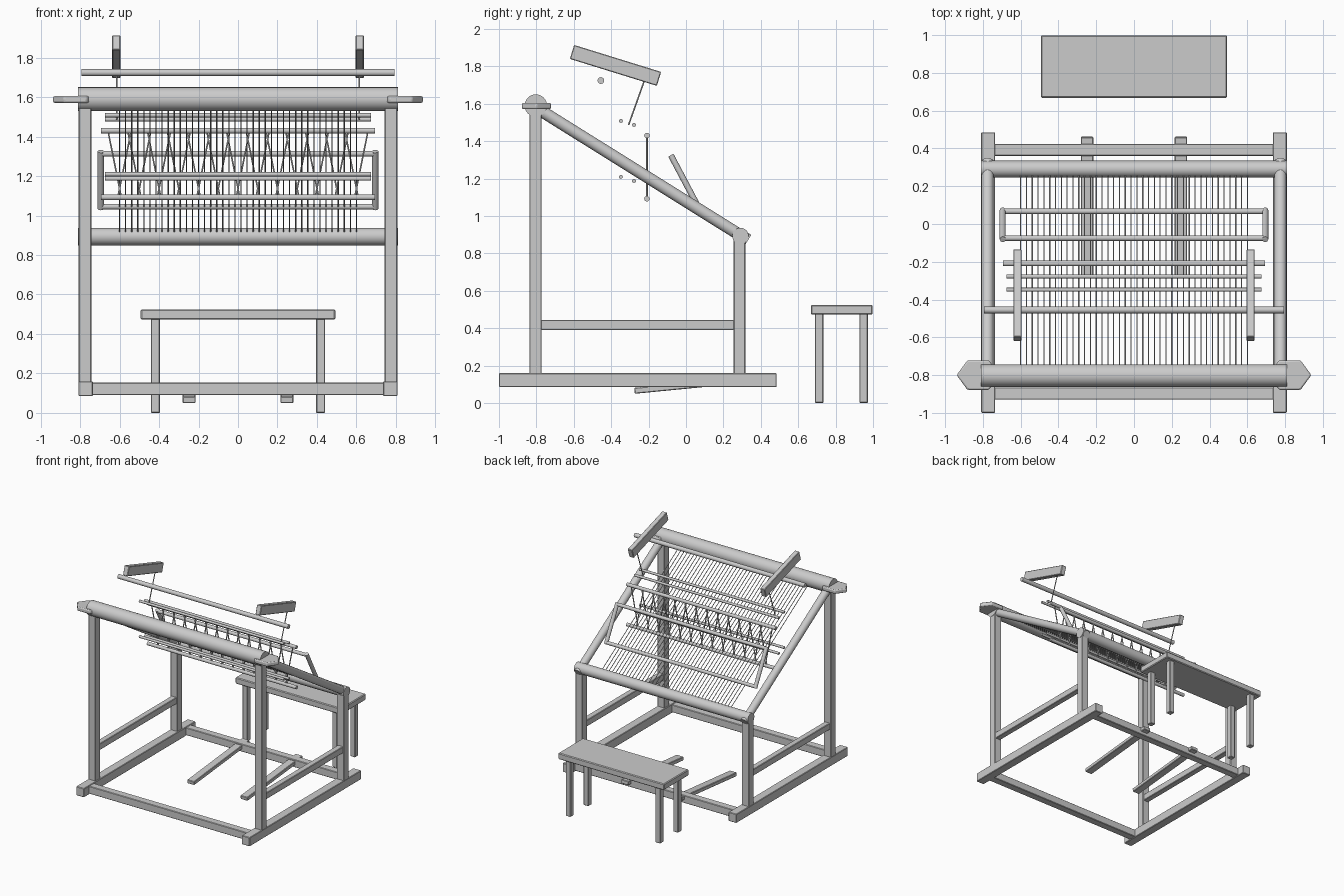
import bpy, math
from mathutils import Vector

if "Cube" in bpy.data.objects:
    bpy.data.objects.remove(bpy.data.objects["Cube"])


def smooth(ob):
    bpy.ops.object.select_all(action='DESELECT')
    ob.select_set(True)
    bpy.context.view_layer.objects.active = ob
    bpy.ops.object.shade_smooth_by_angle(angle=math.radians(50))


def box(name, lo, hi, tilt=0.0, bevel=0.004):
    """Box between two corners, optionally tilted about its own x axis."""
    lo, hi = Vector(lo), Vector(hi)
    bpy.ops.mesh.primitive_cube_add(size=1, location=(lo + hi) / 2)
    ob = bpy.context.object
    ob.name = name
    ob.scale = hi - lo
    bpy.ops.object.transform_apply(location=False, rotation=False, scale=True)
    ob.rotation_euler.x = tilt
    m = ob.modifiers.new("soft_edges", 'BEVEL')
    m.width, m.segments = bevel, 1
    return ob


def rod(name, a, b, r, sides=16):
    """Cylinder between two points."""
    a, b = Vector(a), Vector(b)
    d = b - a
    bpy.ops.mesh.primitive_cylinder_add(vertices=sides, radius=r, depth=d.length, location=(a + b) / 2)
    ob = bpy.context.object
    ob.name = name
    ob.rotation_euler = d.to_track_quat('Z', 'Y').to_euler()
    smooth(ob)
    return ob


def cross_rod(name, half, y, z, r, sides=16):
    return rod(name, (-half, y, z), (half, y, z), r, sides)


def cords(name, segments, r):
    """Many straight cords in one curve object."""
    cu = bpy.data.curves.new(name, 'CURVE')
    cu.dimensions = '3D'
    cu.bevel_depth, cu.bevel_resolution, cu.use_fill_caps = r, 1, True
    for pts in segments:
        s = cu.splines.new('POLY')
        s.points.add(len(pts) - 1)
        for p, co in zip(s.points, pts):
            p.co = (*co, 1)
    ob = bpy.data.objects.new(name, cu)
    bpy.context.collection.objects.link(ob)
    return ob


# Side frames, mirrored left and right
for side, s in (("left", -1), ("right", 1)):
    def sbox(name, x, w, y0, y1, z0, z1, tilt=0.0):
        return box(f"{side}_{name}", (s * x - w / 2, y0, z0), (s * x + w / 2, y1, z1), tilt)

    sbox("base_rail", 0.772, 0.074, -1.0, 0.485, 0.085, 0.16)
    sbox("tall_post", 0.775, 0.065, -0.837, -0.772, 0.15, 1.58)
    sbox("short_post", 0.775, 0.065, 0.254, 0.318, 0.15, 0.89)
    sbox("stretcher", 0.775, 0.05, -0.78, 0.26, 0.39, 0.445)
    rod(f"{side}_sloping_rail", (s * 0.775, -0.80, 1.578), (s * 0.775, 0.332, 0.871), 0.032)

    # Six-sided turning handle at the end of the upper beam
    bpy.ops.mesh.primitive_cylinder_add(vertices=6, radius=1, depth=1, location=(s * 0.825, -0.80, 1.588),
                                        rotation=(0, 0, math.pi / 2))
    h = bpy.context.object
    h.name = f"{side}_beam_handle"
    h.scale = (0.078 / 0.866, 0.114, 0.034)
    bpy.ops.object.transform_apply(location=False, rotation=True, scale=True)
    m = h.modifiers.new("round_rim", 'BEVEL')
    m.width, m.segments = 0.008, 2
    smooth(h)

    # Overhead lever and its hanging cord
    sbox("heddle_lever", 0.617, 0.043, -0.377 - 0.2435, -0.377 + 0.2435,
         1.805 - 0.039, 1.805 + 0.039, -math.radians(17.2))
    rod(f"{side}_lever_cord", (s * 0.615, -0.224, 1.72), (s * 0.615, -0.307, 1.487), 0.004, 8)

    # Treadle
    t = math.atan(0.097)
    box(f"{side}_treadle", (s * 0.248 - 0.033, 0.093 - 0.37, 0.085), (s * 0.248 + 0.033, 0.093 + 0.37, 0.117), t)

    # Beater side
    rod(f"{side}_beater_side", (s * 0.695, -0.081, 1.325), (s * 0.695, 0.073, 1.034), 0.016)

    # Bench legs
    for end, y in (("front", 0.712), ("back", 0.95)):
        sbox(f"bench_leg_{end}", 0.418, 0.046, y - 0.023, y + 0.023, 0.0, 0.48)

# Base cross rails and bench seat
box("front_base_rail", (-0.75, -0.93, 0.09), (0.75, -0.865, 0.154))
box("back_base_rail", (-0.75, 0.36, 0.09), (0.75, 0.424, 0.154))
box("bench_seat", (-0.493, 0.668, 0.472), (0.493, 0.998, 0.525), bevel=0.006)

# Beams and rods across the loom
cross_rod("upper_beam", 0.81, -0.803, 1.59, 0.06, 24)
cross_rod("lower_beam", 0.81, 0.291, 0.893, 0.044, 16)
cross_rod("lever_bar", 0.793, -0.455, 1.724, 0.018)
for i, (y, z) in enumerate(((-0.348, 1.508), (-0.278, 1.487), (-0.348, 1.209), (-0.278, 1.187))):
    cross_rod(f"shed_rod_{i + 1}", 0.674, y, z, 0.0105, 12)
cross_rod("heddle_rod_top", 0.694, -0.209, 1.43, 0.0145)
cross_rod("heddle_rod_bottom", 0.694, -0.209, 1.092, 0.0145)
cross_rod("beater_top", 0.695, -0.075, 1.313, 0.0145)
cross_rod("beater_bottom", 0.695, 0.067, 1.045, 0.0145)

# Warp threads
n = 40
xs = [-0.6 + 1.2 * i / (n - 1) for i in range(n)]
cords("warp_threads", [[(x, -0.79, 1.572), (x, 0.285, 0.9)] for x in xs], 0.003)

# Crossed heddle cords
heddles = []
for i in range(26):
    x, lean = -0.625 + 0.05 * i, 0.033 * (-1) ** i
    heddles.append([(x - lean, -0.209, 1.425), (x + lean, -0.209, 1.097)])
cords("heddle_cords", heddles, 0.0045)
